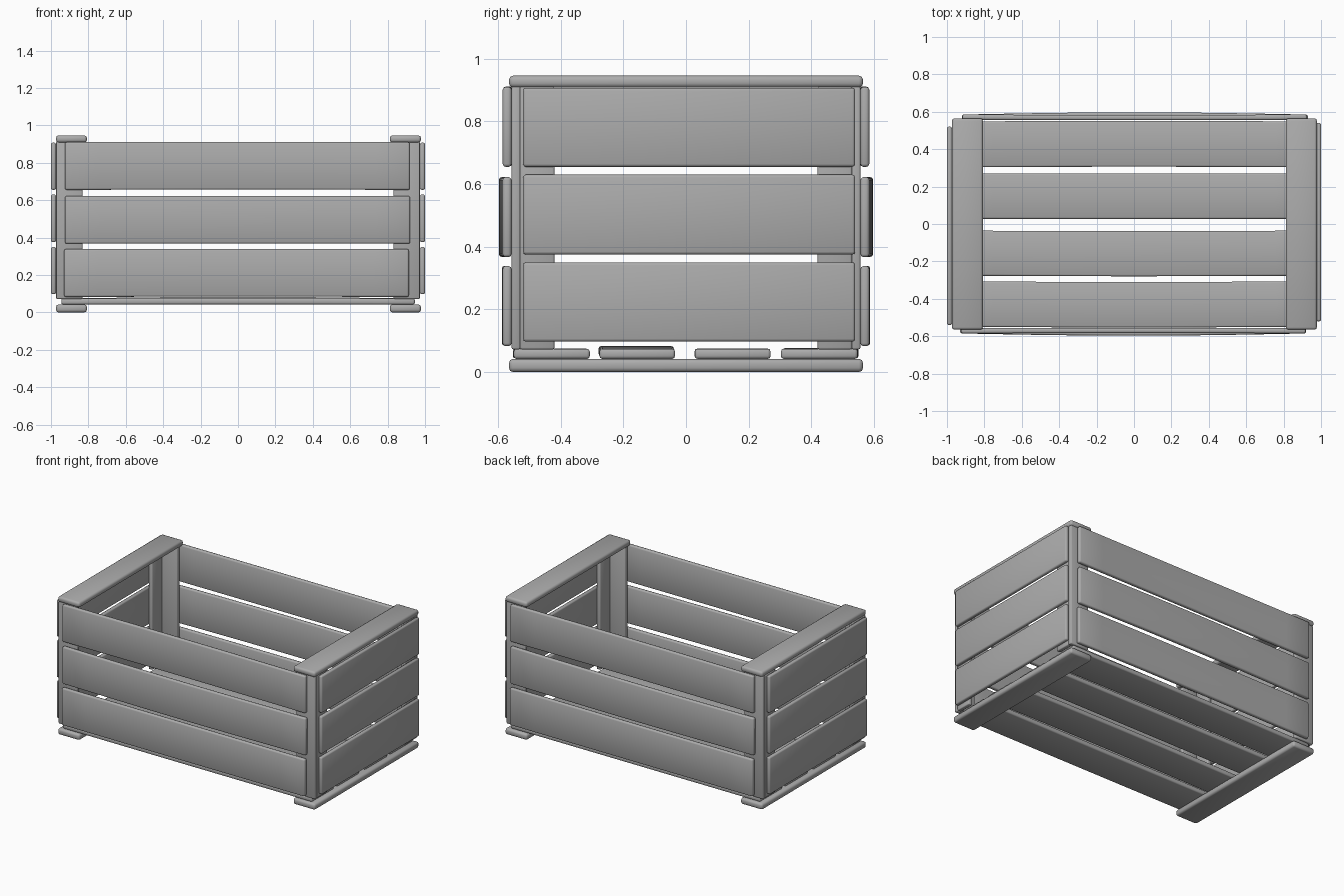
import bpy, bmesh, math, random
from mathutils import Vector, Matrix

if "Cube" in bpy.data.objects:
    bpy.data.objects.remove(bpy.data.objects["Cube"])

random.seed(4)

# Dark grey wood
grey = bpy.data.materials.new("dark_grey")
grey.diffuse_color = (0.41, 0.41, 0.41, 1)
grey.use_nodes = True
grey.node_tree.nodes["Principled BSDF"].inputs["Base Color"].default_value = grey.diffuse_color


def board(name, lo, hi, bevel=0.009, bow=None, cuts=0):
    """Rounded plank between two corners; bow = offset at mid-length."""
    lo, hi = Vector(lo), Vector(hi)
    size, mid = hi - lo, (lo + hi) / 2
    bm = bmesh.new()
    bmesh.ops.create_cube(bm, size=1)
    bmesh.ops.scale(bm, vec=size, verts=bm.verts)
    bmesh.ops.bevel(bm, geom=bm.edges[:], offset=bevel, segments=2,
                    profile=0.5, affect='EDGES')
    axis = max(range(3), key=lambda i: size[i])
    normal = Vector([float(i == axis) for i in range(3)])
    for k in range(1, cuts + 1):
        bmesh.ops.bisect_plane(bm, geom=bm.verts[:] + bm.edges[:] + bm.faces[:],
                               plane_co=normal * size[axis] * (k / (cuts + 1) - 0.5),
                               plane_no=normal)
    if bow:
        for v in bm.verts:
            v.co += Vector(bow) * math.cos(math.pi * v.co[axis] / size[axis])
    bmesh.ops.translate(bm, vec=mid, verts=bm.verts)
    mesh = bpy.data.meshes.new(name)
    bm.to_mesh(mesh)
    bm.free()
    mesh.materials.append(grey)
    ob = bpy.data.objects.new(name, mesh)
    bpy.context.collection.objects.link(ob)
    bpy.ops.object.select_all(action='DESELECT')
    ob.select_set(True)
    bpy.context.view_layer.objects.active = ob
    bpy.ops.object.shade_smooth_by_angle(angle=math.radians(60))
    return ob


def turned_copy(ob, name):
    """Same part on the opposite side of the crate."""
    new = ob.copy()
    new.data = ob.data.copy()
    new.name = name
    new.data.transform(Matrix.Rotation(math.pi, 4, 'Z'))
    bpy.context.collection.objects.link(new)


# Long slats on the front and back, the middle one bowed outwards
for label, z0, z1, x0, x1, dy in [
        ("bottom", 0.083, 0.338, -0.93, 0.913, -0.003),
        ("middle", 0.367, 0.622, -0.925, 0.92, -0.012),
        ("top", 0.655, 0.91, -0.925, 0.918, 0.002)]:
    s = board(f"front_{label}_slat", (x0, -0.585, z0), (x1, -0.557, z1),
              bow=(0, dy, random.uniform(0, 0.004)), cuts=9)
    turned_copy(s, f"back_{label}_slat")

# Short slats on the two ends
for label, z0, z1 in [("bottom", 0.097, 0.35), ("middle", 0.375, 0.63),
                      ("top", 0.655, 0.907)]:
    s = board(f"right_{label}_slat", (0.973, -0.52, z0), (1.0, 0.54, z1))
    turned_copy(s, f"left_{label}_slat")

# L-shaped corner posts, each of two boards
for side, sx in (("right", 1), ("left", -1)):
    for face, sy in (("front", -1), ("back", 1)):
        for part, xa, xb, ya, yb in (("wide_board", 0.832, 0.972, 0.528, 0.557),
                                     ("end_board", 0.944, 0.973, 0.42, 0.53)):
            xs, ys = sorted((sx * xa, sx * xb)), sorted((sy * ya, sy * yb))
            board(f"{face}_{side}_post_{part}", (xs[0], ys[0], 0.072),
                  (xs[1], ys[1], 0.912), bevel=0.006)

# Floor boards
for i, (y0, y1, dz) in enumerate([(-0.55, -0.307, 0.001), (-0.276, -0.035, 0.009),
                                  (0.028, 0.27, 0.001), (0.303, 0.548, 0.002)]):
    board(f"floor_board_{i + 1}", (-0.945, y0, 0.042), (0.945, y1, 0.074),
          bow=(0, random.uniform(-0.004, 0.004), dz), cuts=9)

# Top rails and bottom runners across the ends
for side, x0, x1 in (("left", -0.973, -0.808), ("right", 0.812, 0.978)):
    board(f"{side}_top_rail", (x0, -0.565, 0.908), (x1, 0.565, 0.946), bevel=0.013)
    board(f"{side}_bottom_runner", (x0, -0.565, 0.0), (x1, 0.565, 0.042), bevel=0.013)
